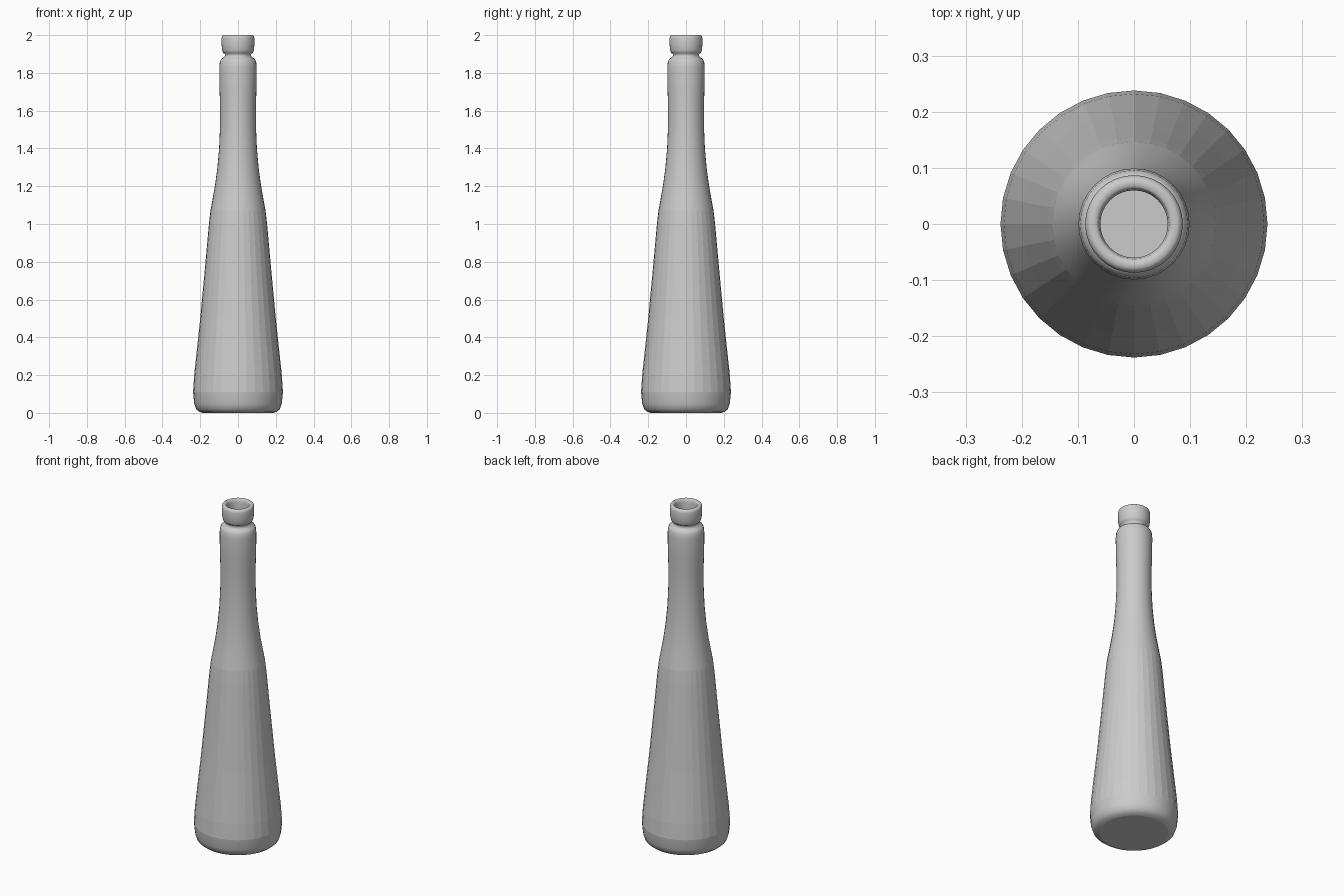
import bpy, bmesh, math

if "Cube" in bpy.data.objects:
    bpy.data.objects.remove(bpy.data.objects["Cube"])

SIDES = 32

# Outer silhouette (radius, height), from the base up to the lip
OUTER = [(0.185, 0.0), (0.205, 0.006), (0.222, 0.02), (0.232, 0.05), (0.238, 0.11),
         (0.232, 0.2), (0.2, 0.5), (0.172, 0.8), (0.154, 1.0), (0.146, 1.07),
         (0.135, 1.13), (0.121, 1.21), (0.109, 1.3), (0.1, 1.4), (0.095, 1.52),
         (0.095, 1.63), (0.098, 1.72), (0.099, 1.83), (0.096, 1.86), (0.088, 1.876),
         (0.074, 1.882), (0.07, 1.89), (0.07, 1.9), (0.079, 1.906), (0.084, 1.92),
         (0.087, 1.95), (0.087, 1.985), (0.084, 1.996), (0.078, 2.0)]
# Mouth and hollow inside, from the lip down to the inner floor
INNER = [(0.067, 2.0), (0.063, 1.995), (0.06, 1.98), (0.06, 1.88), (0.075, 1.8),
         (0.075, 1.4), (0.13, 1.0), (0.18, 0.5), (0.21, 0.12), (0.19, 0.03)]


def lathe(name, profile, material):
    """Spin a profile round z and close both ends with flat caps."""
    bm = bmesh.new()
    rings = []
    for r, z in profile:
        rings.append([bm.verts.new((r * math.cos(2 * math.pi * i / SIDES),
                                    r * math.sin(2 * math.pi * i / SIDES), z))
                      for i in range(SIDES)])
    for a, b in zip(rings, rings[1:]):
        for i in range(SIDES):
            j = (i + 1) % SIDES
            f = bm.faces.new((a[i], a[j], b[j], b[i]))
            # Long body panels are faceted, rounded areas are smooth
            z = f.calc_center_median().z
            f.smooth = not 0.1 < z < 1.1
    bm.faces.new(rings[0][::-1])
    bm.faces.new(rings[-1])
    mesh = bpy.data.meshes.new(name)
    bm.to_mesh(mesh)
    bm.free()
    mesh.materials.append(material)
    obj = bpy.data.objects.new(name, mesh)
    bpy.context.collection.objects.link(obj)
    return obj


grey = bpy.data.materials.new("light_grey")
grey.diffuse_color = (0.6, 0.6, 0.6, 1.0)
grey.use_nodes = True
grey.node_tree.nodes["Principled BSDF"].inputs["Base Color"].default_value = grey.diffuse_color

# Bottle with foot, tapering body, neck, collar and hollow mouth
lathe("bottle", OUTER + INNER, grey)
